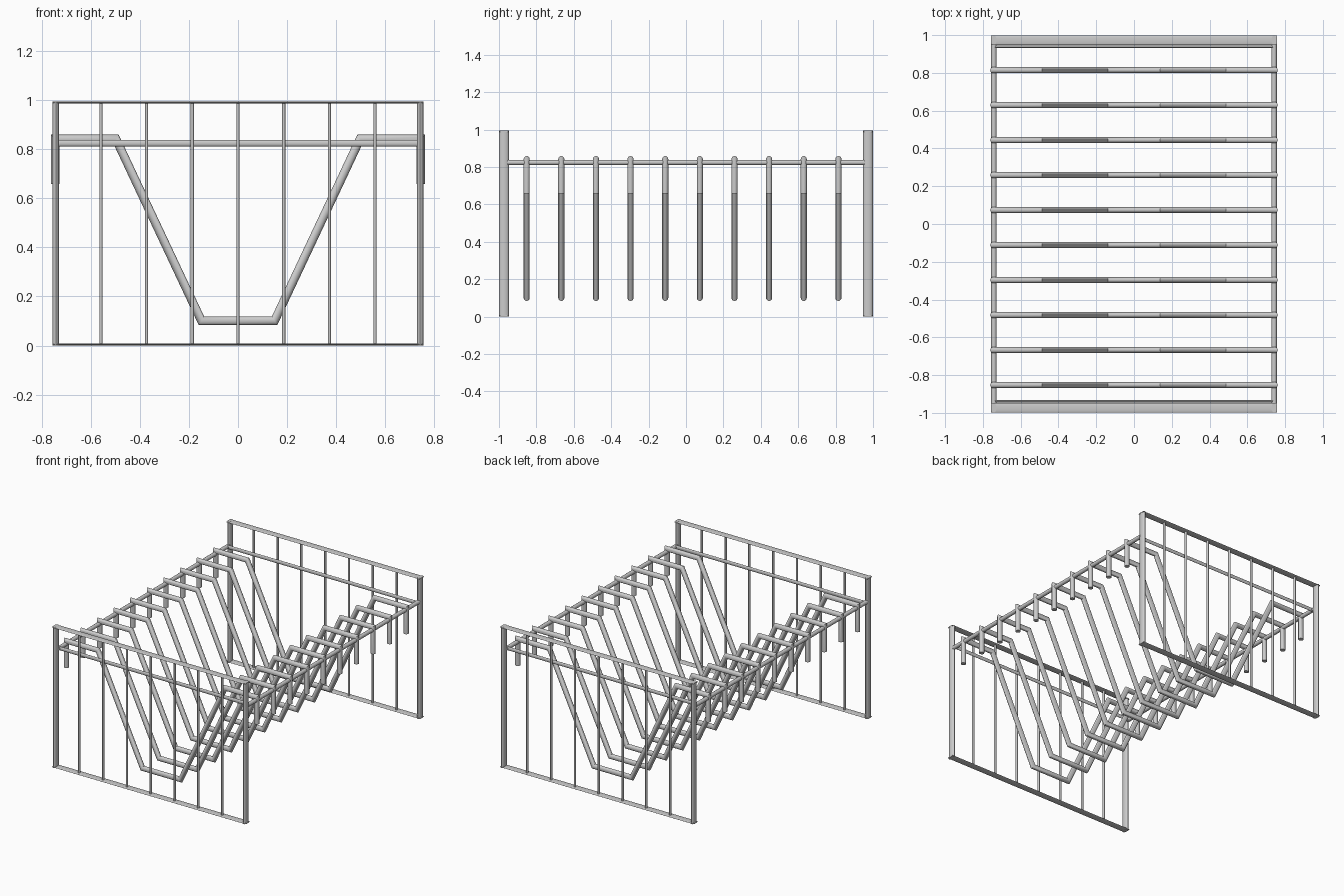
import bpy, bmesh, math
from mathutils import Vector

if "Cube" in bpy.data.objects:
    bpy.data.objects.remove(bpy.data.objects["Cube"])

SIDES = 16


def finish(name, bm):
    bmesh.ops.recalc_face_normals(bm, faces=bm.faces)
    mesh = bpy.data.meshes.new(name)
    bm.to_mesh(mesh)
    bm.free()
    ob = bpy.data.objects.new(name, mesh)
    bpy.context.collection.objects.link(ob)
    bpy.ops.object.select_all(action='DESELECT')
    ob.select_set(True)
    bpy.context.view_layer.objects.active = ob
    bpy.ops.object.shade_smooth_by_angle(angle=math.radians(35))
    return ob


def sweep(name, path, y, r_plane, r_y):
    """Mitred tube along an (x, z) path in the plane at y."""
    pts = [Vector(p) for p in path]
    dirs = [(b - a).normalized() for a, b in zip(pts, pts[1:])]
    bm = bmesh.new()
    rings = []
    for i, p in enumerate(pts):
        d0, d1 = dirs[max(i - 1, 0)], dirs[min(i, len(dirs) - 1)]
        t = (d0 + d1).normalized()
        n = Vector((-t.y, t.x)) / t.dot(d1)
        ring = []
        for k in range(SIDES):
            a = math.tau * k / SIDES
            q = p + n * (r_plane * math.cos(a))
            ring.append(bm.verts.new((q.x, y + r_y * math.sin(a), q.y)))
        rings.append(ring)
    for a, b in zip(rings, rings[1:]):
        for k in range(SIDES):
            j = (k + 1) % SIDES
            bm.faces.new((a[k], a[j], b[j], b[k]))
    bm.faces.new(rings[0])
    bm.faces.new(rings[-1])
    return finish(name, bm)


# End frames: flattened posts and strips, thin uprights, inner crossbar
for label, s in (("front", -1), ("back", 1)):
    y = s * 0.973
    for side, x in (("left", -0.742), ("right", 0.742)):
        sweep(f"{label}_{side}_post", [(x, 0), (x, 0.994)], y, 0.014, 0.026)
    for level, z in (("bottom", 0.004), ("top", 0.990)):
        sweep(f"{label}_{level}_strip", [(-0.756, z), (0.756, z)], y, 0.004, 0.026)
    for i in range(-3, 4):
        x = i * 0.186
        sweep(f"{label}_upright_{i + 4}", [(x, 0.004), (x, 0.99)], y, 0.0065, 0.010)
    sweep(f"{label}_crossbar", [(-0.742, 0.824), (0.742, 0.824)], s * 0.938, 0.013, 0.0065)

# Long side rails joining the end frames
for side, x in (("left", -0.742), ("right", 0.742)):
    bm = bmesh.new()
    bmesh.ops.create_cone(bm, cap_ends=True, segments=SIDES, radius1=0.014,
                          radius2=0.014, depth=1.91)
    rail = finish(f"{side}_rail", bm)
    rail.location = (x, 0, 0.824)
    rail.rotation_euler.x = math.pi / 2

# V-shaped holder wires hooked over the rails
half = [(0.744, 0.657), (0.744, 0.841), (0.497, 0.841), (0.149, 0.101)]
path = [(-x, z) for x, z in half] + half[::-1]
for i in range(10):
    sweep(f"holder_wire_{i + 1}", path, -0.852 + i * 0.1852, 0.0175, 0.0165)
